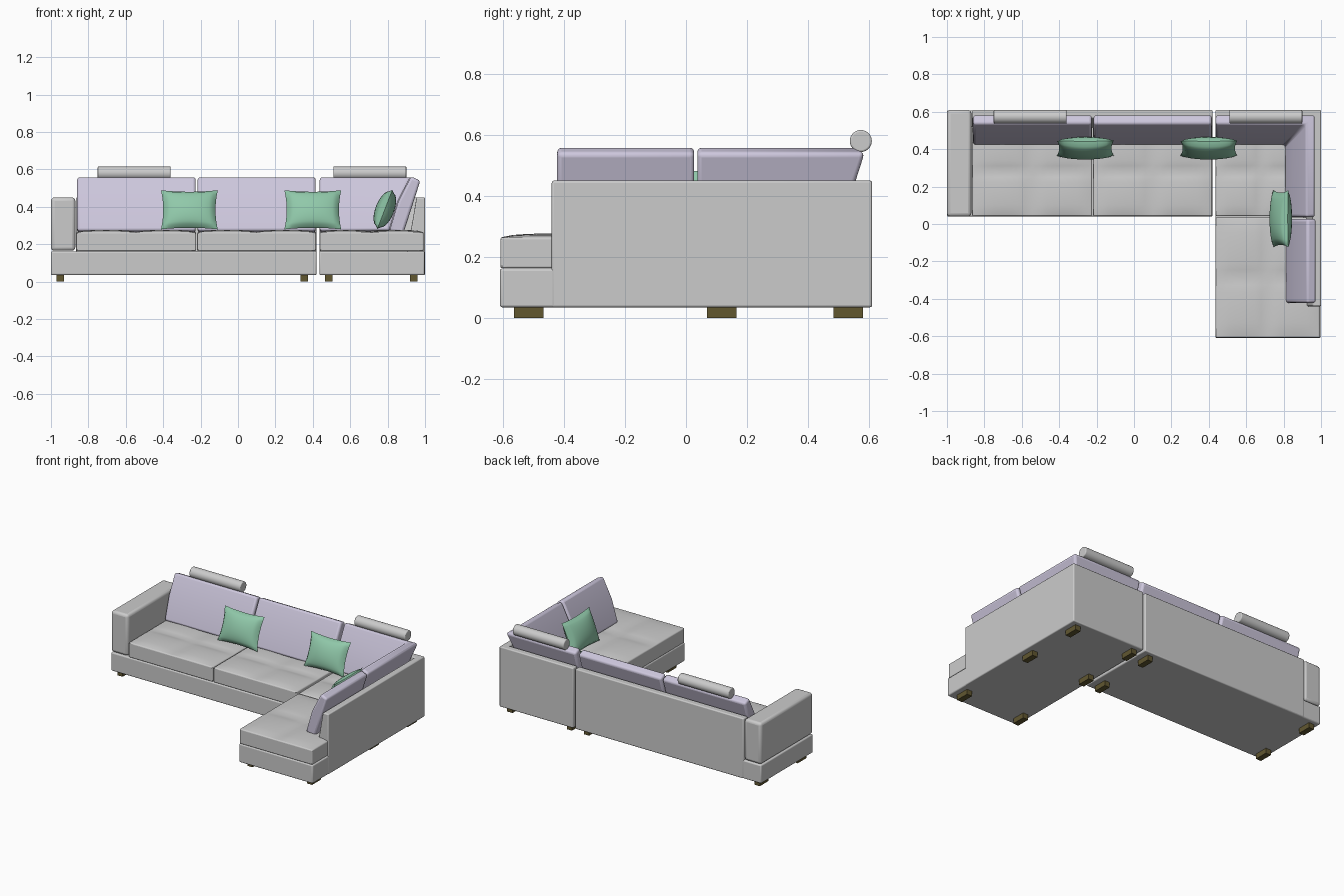
import bpy, bmesh
from math import sin, pi, radians
from mathutils import Matrix

if "Cube" in bpy.data.objects:
    bpy.data.objects.remove(bpy.data.objects["Cube"])


def material(name, rgb):
    mat = bpy.data.materials.new(name)
    mat.use_nodes = True
    mat.diffuse_color = (*rgb, 1)
    mat.node_tree.nodes["Principled BSDF"].inputs["Base Color"].default_value = (*rgb, 1)
    return mat


GREY = material("grey upholstery", (0.6, 0.6, 0.6))
LAVENDER = material("lavender fabric", (0.61, 0.57, 0.72))
GREEN = material("green fabric", (0.28, 0.58, 0.40))
WOOD = material("olive wood", (0.12, 0.095, 0.03))


def finish(name, bm, mat, bevel=0.0, segments=3):
    """Turn a bmesh into a smooth-shaded object with soft edges."""
    bmesh.ops.recalc_face_normals(bm, faces=bm.faces)
    mesh = bpy.data.meshes.new(name)
    bm.to_mesh(mesh)
    bm.free()
    mesh.materials.append(mat)
    obj = bpy.data.objects.new(name, mesh)
    bpy.context.collection.objects.link(obj)
    if bevel:
        mod = obj.modifiers.new("soft edges", "BEVEL")
        mod.width, mod.segments = bevel, segments
        mod.limit_method, mod.angle_limit = "ANGLE", radians(45)
    bpy.ops.object.select_all(action="DESELECT")
    obj.select_set(True)
    bpy.context.view_layer.objects.active = obj
    bpy.ops.object.shade_smooth_by_angle(angle=radians(35))
    return obj


def box_mesh(x, y, z):
    bm = bmesh.new()
    bmesh.ops.create_cube(bm, size=1)
    for v in bm.verts:
        v.co = [(a + b) / 2 + c * (b - a) for (a, b), c in zip((x, y, z), v.co)]
    return bm


def box(name, x, y, z, mat, bevel=0.008):
    return finish(name, box_mesh(x, y, z), mat, bevel)


def tufted_cushion(name, x, y, z):
    """Seat cushion whose top swells into four quarters around a cross seam."""
    bm = box_mesh(x, y, z)
    bmesh.ops.subdivide_edges(bm, edges=bm.edges[:], cuts=15, use_grid_fill=True)
    for v in bm.verts:
        if v.co.z > z[1] - 0.001:
            u = (v.co.x - x[0]) / (x[1] - x[0])
            w = (v.co.y - y[0]) / (y[1] - y[0])
            v.co.z += 0.013 * abs(sin(2 * pi * u) * sin(2 * pi * w)) ** 0.5
    return finish(name, bm, GREY, 0.014)


def sweep(name, profile, path, mat, bevel):
    """Sweep a (depth, height) profile along stations (x, y, inward x, inward y)."""
    bm = bmesh.new()
    rings = [[bm.verts.new((px + ix * d, py + iy * d, z)) for d, z in profile]
             for px, py, ix, iy in path]
    n = len(profile)
    for a, b in zip(rings, rings[1:]):
        for i in range(n):
            j = (i + 1) % n
            bm.faces.new((a[i], a[j], b[j], b[i]))
    bm.faces.new(rings[0])
    bm.faces.new(rings[-1])
    return finish(name, bm, mat, bevel)


def back_path(x0, x1, y):
    return [(x0, y, 0, -1), (x1, y, 0, -1)]


def corner_path(x0, corner, y1):
    cx, cy = corner
    return [(x0, cy, 0, -1), (cx, cy, -1, -1), (cx, y1, -1, 0)]


def throw_pillow(name, centre, turn):
    """Plump pillow with pinched sides, leaning back and turned about z."""
    bm = bmesh.new()
    bmesh.ops.create_grid(bm, x_segments=16, y_segments=16, size=1)
    for v in bm.verts:
        u, w = v.co.x, v.co.y
        swell = max(0, (1 - u * u) * (1 - w * w))
        v.co = (0.152 * u * (1 - 0.08 * (1 - w * w)),
                0.112 * w * (1 - 0.08 * (1 - u * u)), 0.05 * swell ** 0.45)
    twin = bmesh.ops.duplicate(bm, geom=bm.verts[:] + bm.edges[:] + bm.faces[:])["geom"]
    for v in twin:
        if isinstance(v, bmesh.types.BMVert):
            v.co.z *= -1
    bmesh.ops.remove_doubles(bm, verts=bm.verts, dist=0.0005)
    bm.transform(Matrix.Translation(centre) @ Matrix.Rotation(radians(turn), 4, "Z")
                 @ Matrix.Rotation(radians(69), 4, "X"))
    return finish(name, bm, GREEN)


def bolster(name, x0, x1):
    bm = bmesh.new()
    bmesh.ops.create_cone(bm, cap_ends=True, segments=32, radius1=0.036,
                          radius2=0.036, depth=x1 - x0)
    bm.transform(Matrix.Translation(((x0 + x1) / 2, 0.573, 0.58))
                 @ Matrix.Rotation(radians(90), 4, "Y"))
    return finish(name, bm, GREY, 0.006)


# Bases and the arm
box("sofa_base", (-1, 0.42), (0.04, 0.608), (0.035, 0.162), GREY)
box("chaise_base", (0.435, 0.998), (-0.61, 0.608), (0.035, 0.162), GREY)
box("arm", (-1, -0.87), (0.04, 0.61), (0.165, 0.45), GREY, 0.018)

# Tapered back panels, the second turning the corner into a side panel
panel = [(0, 0.035), (0, 0.45), (0.045, 0.45), (0.095, 0.16), (0.095, 0.035)]
sweep("sofa_back", panel, back_path(-0.867, 0.42, 0.61), GREY, 0.007)
sweep("chaise_back_and_side", panel, corner_path(0.435, (1, 0.61), -0.44), GREY, 0.007)

# Seat cushions
SEAT = (0.163, 0.264)
tufted_cushion("seat_cushion_right", (-0.865, -0.224), (0.042, 0.52), SEAT)
tufted_cushion("seat_cushion_middle", (-0.218, 0.417), (0.042, 0.52), SEAT)
tufted_cushion("seat_cushion_corner", (0.437, 0.93), (0.042, 0.52), SEAT)
tufted_cushion("chaise_cushion", (0.437, 0.993), (-0.608, 0.036), SEAT)

# Leaning back cushions
lean = [(0.18, 0.272), (0.105, 0.26), (0.015, 0.54), (0.065, 0.562), (0.133, 0.43)]
sweep("back_cushion_right", lean, back_path(-0.86, -0.226, 0.6), LAVENDER, 0.014)
sweep("back_cushion_middle", lean, back_path(-0.216, 0.415, 0.6), LAVENDER, 0.014)
sweep("back_cushion_corner", lean, corner_path(0.437, (0.985, 0.6), 0.037), LAVENDER, 0.014)
sweep("side_cushion", lean, [(0.99, 0.027, -1, 0), (0.99, -0.422, -1, 0)], LAVENDER, 0.014)

# Loose pillows and head bolsters
throw_pillow("pillow_right", (-0.26, 0.405, 0.384), 0)
throw_pillow("pillow_middle", (0.4, 0.405, 0.384), 0)
throw_pillow("pillow_side", (0.785, 0.028, 0.386), -90)
bolster("bolster_right", -0.75, -0.36)
bolster("bolster_corner", 0.51, 0.9)

# Feet
for unit, xs, ys in (("sofa", (-0.95, 0.355), (0.117, 0.532)),
                     ("chaise", (0.485, 0.94), (-0.515, 0.117, 0.532))):
    for x in xs:
        for y in ys:
            box(unit + "_foot", (x - 0.02, x + 0.02), (y - 0.048, y + 0.048),
                (0, 0.04), WOOD, 0)
